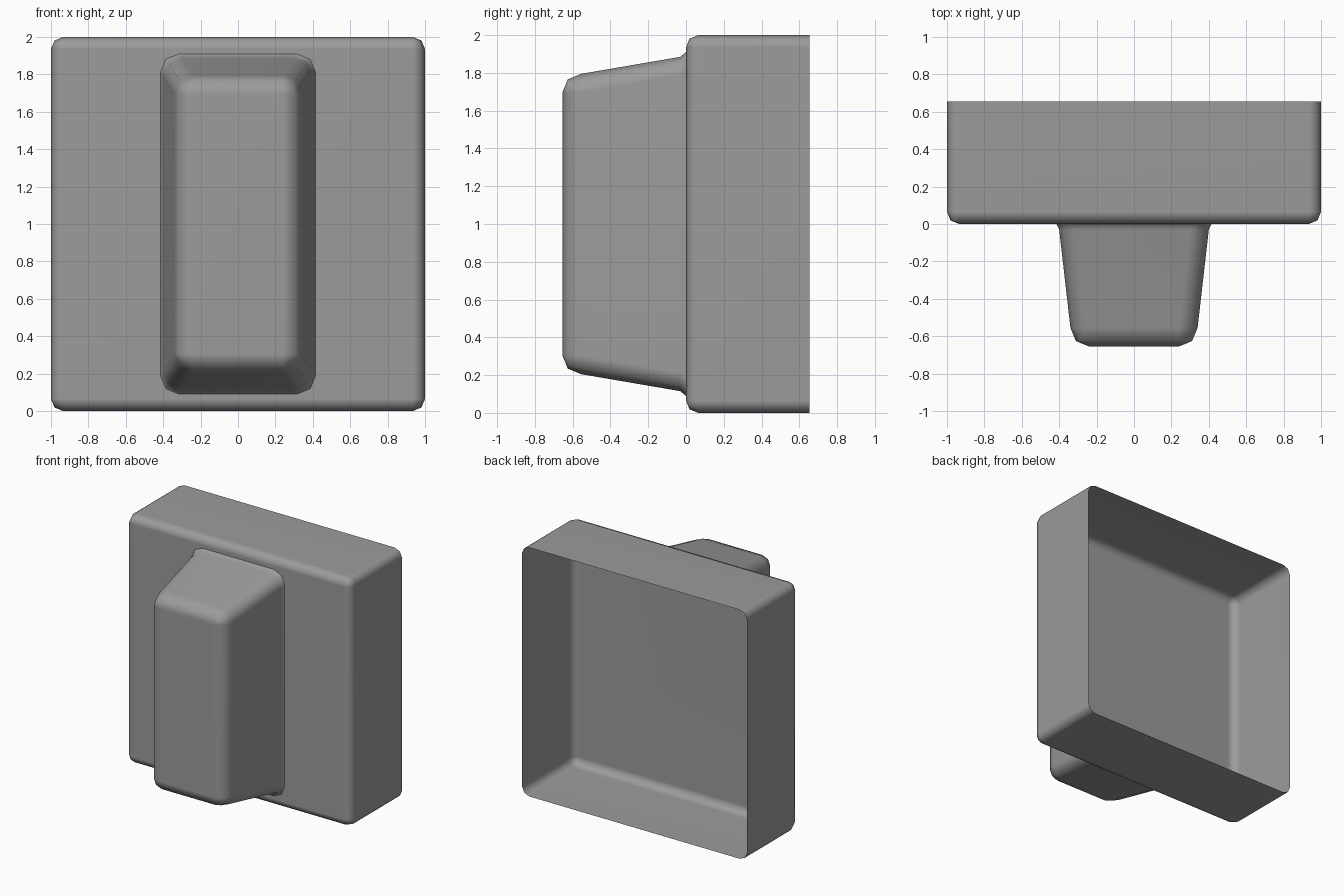
import bpy, bmesh, math

cube = bpy.data.objects.get("Cube")
if cube:
    bpy.data.objects.remove(cube, do_unlink=True)

SEG = 2        # facets per rounded edge
MID = 1.0      # height of the centre line

grey = bpy.data.materials.new("plain grey")
grey.use_nodes = True
colour = (0.33, 0.33, 0.33, 1)
grey.diffuse_color = colour
grey.node_tree.nodes["Principled BSDF"].inputs["Base Color"].default_value = colour


def rounded_rect(hx, hz, r):
    """Outline of a rounded rectangle."""
    pts = []
    for k, (sx, sz) in enumerate([(1, 1), (-1, 1), (-1, -1), (1, -1)]):
        for i in range(SEG + 1):
            a = math.pi / 2 * (k + i / SEG)
            pts.append((sx * (hx - r) + r * math.cos(a),
                        sz * (hz - r) + r * math.sin(a)))
    return pts


def round_front(y, hx, hz, r):
    """Sections that roll a side wall over into the front face at depth y."""
    out = []
    for i in range(SEG + 1):
        a = math.pi / 2 * i / SEG
        inset = r * (1 - math.cos(a))
        out.append((y + r * (1 - math.sin(a)), hx - inset, hz - inset,
                    max(r - inset, 0.002)))
    return out


def loft(name, sections):
    """Open-backed shell through the sections (y, half width, half height, radius)."""
    bm = bmesh.new()
    rings = [[bm.verts.new((x, y, MID + z)) for x, z in rounded_rect(hx, hz, r)]
             for y, hx, hz, r in sections]
    for back, front in zip(rings, rings[1:]):
        n = len(back)
        for i in range(n):
            j = (i + 1) % n
            bm.faces.new((back[i], back[j], front[j], front[i]))
    bm.faces.new(rings[-1])
    mesh = bpy.data.meshes.new(name)
    bm.to_mesh(mesh)
    bm.free()
    mesh.materials.append(grey)
    obj = bpy.data.objects.new(name, mesh)
    bpy.context.collection.objects.link(obj)
    bpy.ops.object.select_all(action="DESELECT")
    obj.select_set(True)
    bpy.context.view_layer.objects.active = obj
    bpy.ops.object.shade_smooth_by_angle(angle=math.radians(50))
    flat = obj.modifiers.new("flat_panels", "WEIGHTED_NORMAL")
    flat.keep_sharp = True


# Square housing, open at the back
loft("housing", [(0.655, 1, 1, 0.065)] + round_front(0, 1, 1, 0.065))

# Tapered grip with a small flare where it meets the housing
loft("grip", [(0, 0.415, 0.91, 0.1), (-0.03, 0.4, 0.885, 0.1)]
     + round_front(-0.655, 0.34, 0.795, 0.1))
